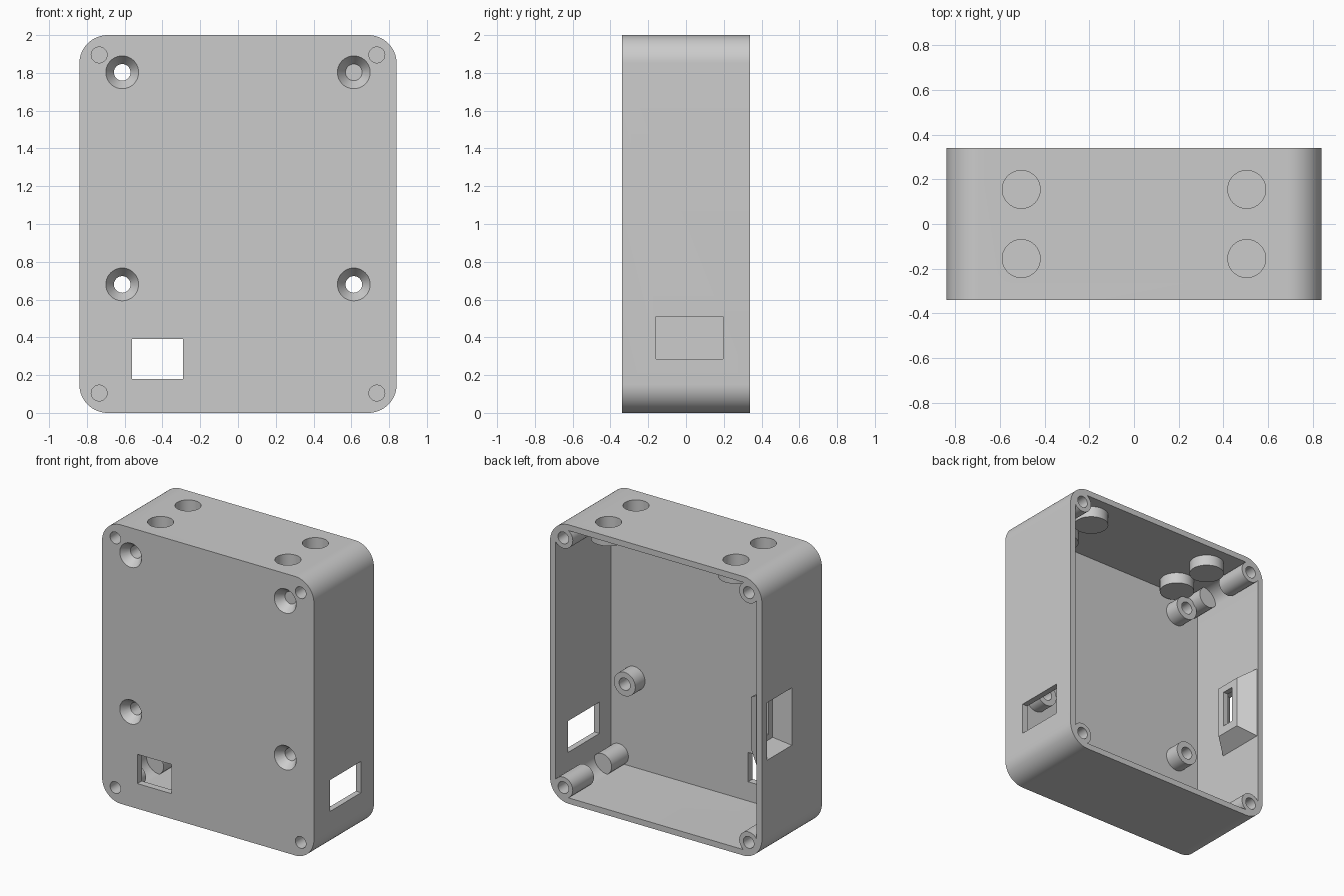
import bpy, bmesh, math
from mathutils import Matrix, Vector

if "Cube" in bpy.data.objects:
    bpy.data.objects.remove(bpy.data.objects["Cube"])

W, D, H = 0.84, 0.34, 2.0      # half width, half depth, height
WALL, FLOOR = 0.042, 0.05      # side wall and front panel thickness

grey = bpy.data.materials.new("plain grey")
grey.use_nodes = True
grey.diffuse_color = (0.6, 0.6, 0.6, 1)
grey.node_tree.nodes["Principled BSDF"].inputs["Base Color"].default_value = (0.6, 0.6, 0.6, 1)


def make(name, bm):
    bmesh.ops.recalc_face_normals(bm, faces=bm.faces)
    mesh = bpy.data.meshes.new(name)
    bm.to_mesh(mesh)
    bm.free()
    mesh.materials.append(grey)
    ob = bpy.data.objects.new(name, mesh)
    bpy.context.collection.objects.link(ob)
    return ob


def rounded_prism(name, half_w, z0, z1, y0, y1, r, steps=16):
    bm = bmesh.new()
    verts = []
    corners = [(1, 1), (-1, 1), (-1, -1), (1, -1)]
    for q, (sx, sz) in enumerate(corners):
        cx = sx * (half_w - r)
        cz = z1 - r if sz > 0 else z0 + r
        for i in range(steps + 1):
            a = math.pi / 2 * (q + i / steps)
            verts.append(bm.verts.new((cx + r * math.cos(a), y0, cz + r * math.sin(a))))
    face = bm.faces.new(verts)
    out = bmesh.ops.extrude_face_region(bm, geom=[face])
    moved = [g for g in out["geom"] if isinstance(g, bmesh.types.BMVert)]
    bmesh.ops.translate(bm, verts=moved, vec=(0, y1 - y0, 0))
    return make(name, bm)


def cylinder(name, start, end, r0, r1=None, segments=40):
    start, end = Vector(start), Vector(end)
    axis = end - start
    turn = axis.to_track_quat("Z", "Y").to_matrix().to_4x4()
    bm = bmesh.new()
    bmesh.ops.create_cone(bm, cap_ends=True, segments=segments, radius1=r0,
                          radius2=r0 if r1 is None else r1, depth=axis.length,
                          matrix=Matrix.Translation((start + end) / 2) @ turn)
    return make(name, bm)


def frustum(name, x0, rect0, x1, rect1):
    # rectangles are (y low, y high, z low, z high)
    bm = bmesh.new()
    for x, (ya, yb, za, zb) in ((x0, rect0), (x1, rect1)):
        for y in (ya, yb):
            for z in (za, zb):
                bm.verts.new((x, y, z))
    bmesh.ops.convex_hull(bm, input=bm.verts)
    bmesh.ops.dissolve_limit(bm, angle_limit=0.01, verts=bm.verts, edges=bm.edges)
    return make(name, bm)


def box(name, x0, x1, y0, y1, z0, z1):
    rect = (y0, y1, z0, z1)
    return frustum(name, x0, rect, x1, rect)


def combine(tool, operation):
    mod = enclosure.modifiers.new("join", "BOOLEAN")
    mod.operation, mod.solver, mod.object = operation, "EXACT", tool
    graph = bpy.context.evaluated_depsgraph_get()
    mesh = bpy.data.meshes.new_from_object(enclosure.evaluated_get(graph))
    enclosure.modifiers.clear()
    enclosure.data = mesh
    bpy.data.objects.remove(tool)


def add(tool):
    combine(tool, "UNION")


def cut(tool):
    combine(tool, "DIFFERENCE")


# Shell, open at the back
enclosure = rounded_prism("enclosure", W, 0, H, -D, D, 0.15)
cut(rounded_prism("cavity", W - WALL, WALL, H - WALL, -D + FLOOR, 0.6, 0.15 - WALL))

corner_spots = [(sx * 0.735, z) for sx in (-1, 1) for z in (0.105, 1.895)]
mount_spots = [(sx * 0.613, z) for sx in (-1, 1) for z in (0.68, 1.803)]
magnet_spots = [(sx * 0.505, sy * 0.155) for sx in (-1, 1) for sy in (-1, 1)]

# Raised parts: corner posts, board standoffs, magnet cups, port surround
for x, z in corner_spots:
    add(cylinder("front_post", (x, -D + 0.02, z), (x, -0.1, z), 0.075))
    add(cylinder("rear_post", (x, 0.1, z), (x, D + 0.06, z), 0.075))
for x, z in mount_spots:
    add(cylinder("standoff", (x, -D + 0.02, z), (x, -0.18, z), 0.085))
for x, y in magnet_spots:
    add(cylinder("magnet_cup", (x, y, H - 0.02), (x, y, 1.88), 0.115))
add(frustum("port_surround", -0.82, (-0.04, 0.35, 0.64, 1.19), -0.69, (0.06, 0.25, 0.73, 1.10)))
cut(box("rim_trim", -1, 1, D, 0.7, -0.5, 2.5))

# Holes in the posts, standoffs and magnet cups
for x, z in corner_spots:
    cut(cylinder("front_post_hole", (x, -D - 0.05, z), (x, -0.14, z), 0.042))
    cut(cylinder("rear_post_hole", (x, 0.14, z), (x, D + 0.05, z), 0.042))
for x, z in mount_spots:
    cut(cylinder("screw_hole", (x, -D - 0.05, z), (x, -0.1, z), 0.044))
    cut(cylinder("countersink", (x, -D - 0.01, z), (x, -D + 0.06, z), 0.094, 0.044))
for x, y in magnet_spots:
    cut(cylinder("magnet_hole", (x, y, H + 0.05), (x, y, 1.91), 0.085))

# Windows and the sloped port recess with its slot
cut(box("front_window", -0.56, -0.29, -0.5, -0.2, 0.18, 0.39))
cut(box("side_window", 0.7, 1.0, -0.16, 0.195, 0.285, 0.51))
cut(frustum("port_recess", -0.85, (-0.005, 0.285, 0.695, 1.115), -0.73, (0.06, 0.25, 0.75, 1.07)))
cut(box("port_slot", -0.8, -0.6, 0.11, 0.2, 0.79, 1.05))

# Smooth rounded walls, crisp edges
bpy.ops.object.select_all(action="DESELECT")
enclosure.select_set(True)
bpy.context.view_layer.objects.active = enclosure
bpy.ops.object.shade_smooth_by_angle(angle=math.radians(25))
